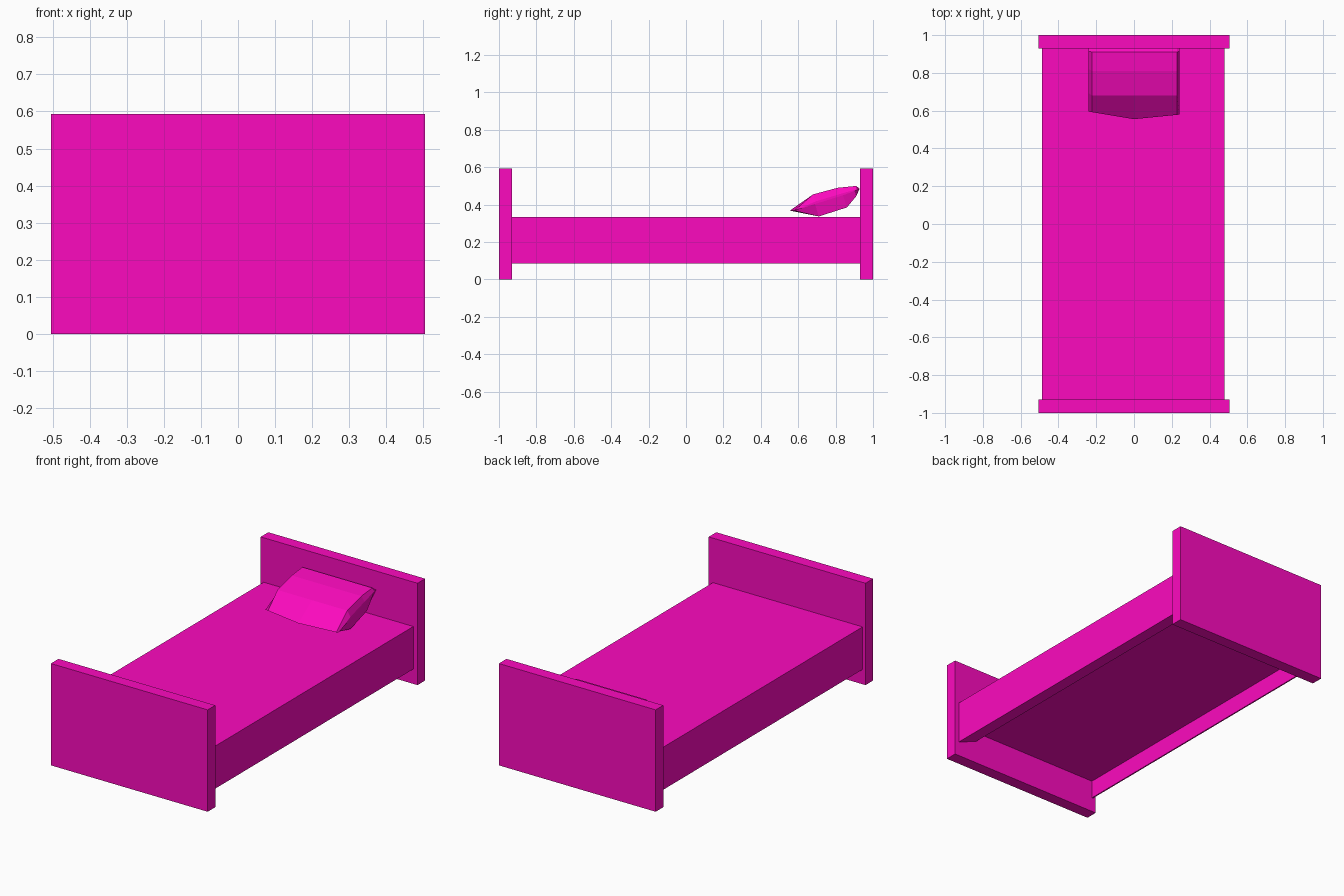
import bpy
import bmesh
from mathutils import Vector

if "Cube" in bpy.data.objects:
    bpy.data.objects.remove(bpy.data.objects["Cube"])

pink = bpy.data.materials.new("pink")
pink.diffuse_color = (0.98, 0.003, 0.52, 1)
pink.use_nodes = True
pink.node_tree.nodes["Principled BSDF"].inputs["Base Color"].default_value = pink.diffuse_color


def make(name, verts, faces):
    mesh = bpy.data.meshes.new(name)
    mesh.from_pydata(verts, [], faces)
    mesh.materials.append(pink)
    bm = bmesh.new()
    bm.from_mesh(mesh)
    bmesh.ops.recalc_face_normals(bm, faces=bm.faces)
    bm.to_mesh(mesh)
    bm.free()
    obj = bpy.data.objects.new(name, mesh)
    bpy.context.collection.objects.link(obj)


def loft(name, rings):
    # Skin a series of matching closed rings and cap both ends
    n, m = len(rings[0]), len(rings)
    verts = [v for ring in rings for v in ring]
    faces = [(k * n + i, (k + 1) * n + i, (k + 1) * n + (i + 1) % n, k * n + (i + 1) % n)
             for k in range(m - 1) for i in range(n)]
    faces += [tuple(range(n)), tuple(range((m - 1) * n, m * n))]
    make(name, verts, faces)


def extrude_y(name, profile, y0, y1):
    loft(name, [[(x, y, z) for x, z in profile] for y in (y0, y1)])


# Head and foot boards
board = [(-0.505, 0), (0.505, 0), (0.505, 0.593), (-0.505, 0.593)]
extrude_y("headboard", board, 0.93, 1.0)
extrude_y("footboard", board, -1.0, -0.93)

# Bed frame: an upside-down channel, thin left lip, chamfered right rail
frame = [(-0.486, 0.086), (-0.478, 0.086), (-0.478, 0.191), (0.355, 0.191),
         (0.355, 0.134), (0.478, 0.086), (0.478, 0.21), (-0.486, 0.21)]
extrude_y("bed_frame", frame, -0.93, 0.93)

# Mattress resting on the frame
mattress = [(-0.486, 0.21), (0.478, 0.21), (0.478, 0.334), (-0.486, 0.334)]
extrude_y("mattress", mattress, -0.93, 0.93)

# Pillow: leaning side profile lofted across x, pinched to a seam at the sides
outline = [(0.555, 0.37), (0.71, 0.337), (0.86, 0.385), (0.91, 0.445),
           (0.928, 0.485), (0.91, 0.5), (0.81, 0.49), (0.68, 0.455)]
seam_a, seam_b = Vector(outline[0]), Vector(outline[4])
axis = (seam_b - seam_a).normalized()


def section(x, tip_y, thickness):
    ring = [(x, tip_y, 0.368)]
    for p in map(Vector, outline[1:]):
        on_seam = seam_a + axis * (p - seam_a).dot(axis)
        q = on_seam.lerp(p, thickness)
        ring.append((x, q.x, q.y))
    return ring


loft("pillow", [section(-0.24, 0.595, 0.1), section(-0.222, 0.592, 1), section(0, 0.555, 1),
                section(0.228, 0.578, 1), section(0.24, 0.58, 0.1)])
